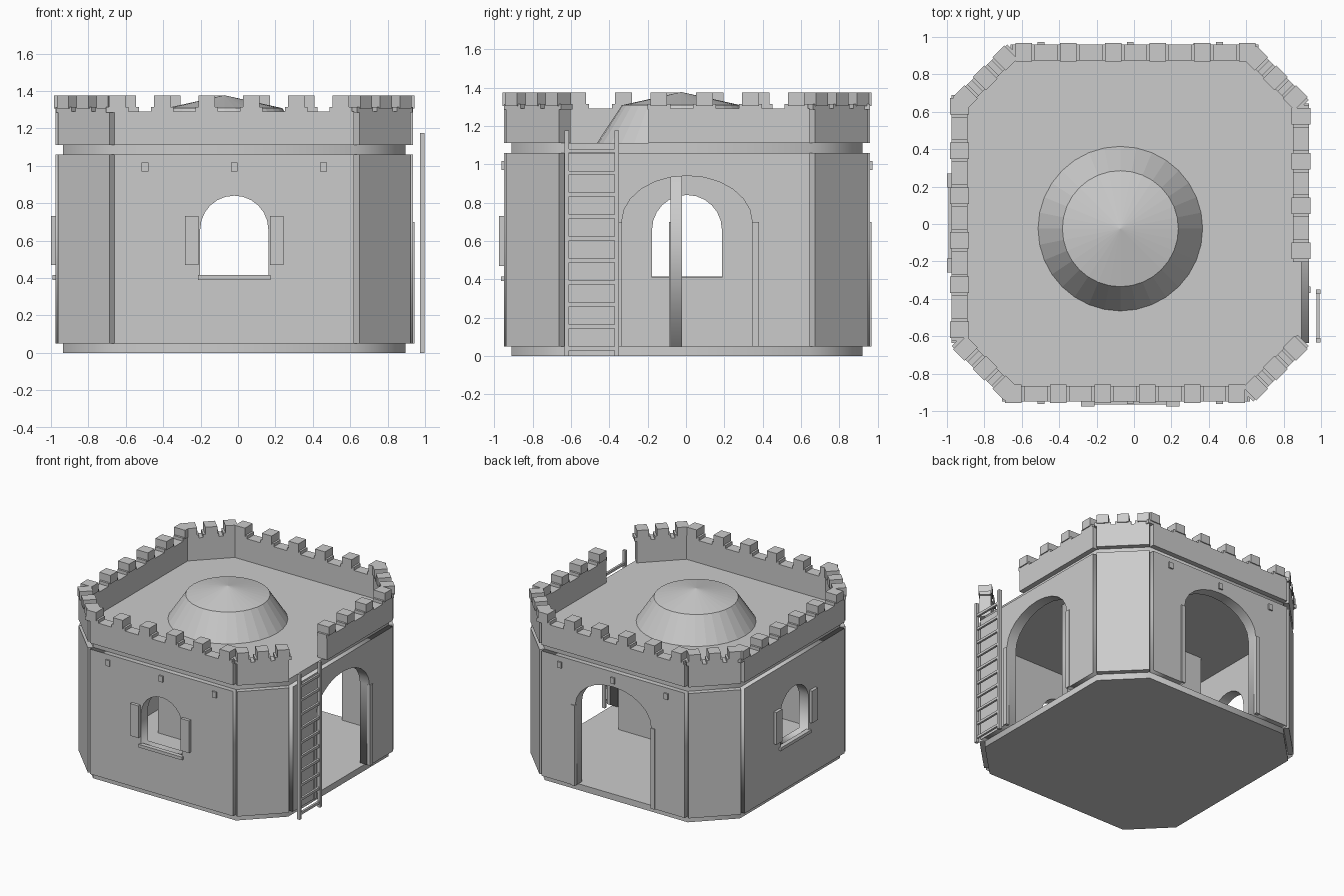
import bpy, bmesh, math
from mathutils import Matrix, Vector

if "Cube" in bpy.data.objects:
    bpy.data.objects.remove(bpy.data.objects["Cube"])

CX, CY = -0.02, 0.005          # centre of the octagonal tower
HALF, FLAT = 0.915, 0.64       # octagon half width, half length of a long side
CORNER = (HALF - FLAT) / math.sqrt(2)
IN, OUT = -0.045, 0.04         # wall faces measured from the octagon edge

stone = bpy.data.materials.new("grey stone")
stone.diffuse_color = (0.6, 0.6, 0.6, 1)
stone.use_nodes = True
stone.node_tree.nodes["Principled BSDF"].inputs["Base Color"].default_value = stone.diffuse_color


def add_object(name, mesh, matrix=Matrix()):
    mesh.materials.clear()
    mesh.materials.append(stone)
    obj = bpy.data.objects.new(name, mesh)
    obj.matrix_world = matrix
    bpy.context.collection.objects.link(obj)
    return obj


def boxes(name, limits, matrix=Matrix()):
    """One mesh of boxes given as (x0, x1, y0, y1, z0, z1)."""
    bm = bmesh.new()
    for x0, x1, y0, y1, z0, z1 in limits:
        m = Matrix.Translation(((x0 + x1) / 2, (y0 + y1) / 2, (z0 + z1) / 2))
        m = m @ Matrix.Diagonal((x1 - x0, y1 - y0, z1 - z0, 1))
        bmesh.ops.create_cube(bm, size=1, matrix=m)
    mesh = bpy.data.meshes.new(name)
    bm.to_mesh(mesh)
    bm.free()
    return add_object(name, mesh, matrix)


def plate(name, loops, z0, z1, matrix):
    """Flat outlines (inner loops become holes) thickened from z0 to z1."""
    curve = bpy.data.curves.new(name, 'CURVE')
    curve.dimensions, curve.fill_mode = '2D', 'BOTH'
    curve.extrude = (z1 - z0) / 2
    for loop in loops:
        s = curve.splines.new('POLY')
        s.points.add(len(loop) - 1)
        for p, (x, y) in zip(s.points, loop):
            p.co = (x, y, 0, 1)
        s.use_cyclic_u = True
    tmp = bpy.data.objects.new(name + " outline", curve)
    bpy.context.collection.objects.link(tmp)
    bpy.context.view_layer.update()
    dg = bpy.context.evaluated_depsgraph_get()
    mesh = bpy.data.meshes.new_from_object(tmp.evaluated_get(dg))
    bpy.data.objects.remove(tmp)
    mesh.transform(Matrix.Translation((0, 0, (z0 + z1) / 2)))
    return add_object(name, mesh, matrix)


def frame(angle, dist):
    """Side frame: x along the wall, y up, z outward."""
    n = Vector((math.cos(angle), math.sin(angle), 0))
    t = Vector((-n.y, n.x, 0))
    m = Matrix((t, Vector((0, 0, 1)), n)).transposed().to_4x4()
    m.translation = Vector((CX, CY, 0)) + n * dist
    return m


def arch(half, bottom, spring, top, steps=12):
    pts = [(-half, bottom), (half, bottom)]
    for i in range(steps + 1):
        a = math.pi * i / steps
        pts.append((half * math.cos(a), spring + (top - spring) * math.sin(a)))
    return pts


def rect(x0, x1, y0, y1):
    return [(x0, y0), (x1, y0), (x1, y1), (x0, y1)]


def door_wall(name, z0, z1, m):
    a = arch(0.34, 0.05, 0.70, 0.94)
    outline = [(-FLAT, 0.05), a[0]] + a[:1:-1] + [a[1], (FLAT, 0.05), (FLAT, 1.06), (-FLAT, 1.06)]
    plate(name, [outline], z0, z1, m)
    boxes(name + "_jambs", [(s - 0.018, s + 0.018, 0.05, 0.70, z1 - 0.02, z1 + 0.008)
                            for s in (-0.357, 0.357)], m)


def window_wall(name, m):
    plate(name, [rect(-FLAT, FLAT, 0.05, 1.06), arch(0.182, 0.41, 0.66, 0.84)], IN, OUT, m)
    boxes(name + "_sill", [(-0.195, 0.195, 0.39, 0.415, OUT - 0.02, OUT + 0.016)], m)
    boxes(name + "_shutters", [(s - 0.037, s + 0.037, 0.47, 0.73, OUT - 0.005, OUT + 0.025)
                               for s in (-0.227, 0.227)], m)


def parapet(name, s0, s1, centres, m):
    parts = [(s0, s1, 1.11, 1.29, IN, OUT)]
    for c in centres:
        parts.append((c - 0.06, c + 0.06, 1.285, 1.315, IN, OUT))
        parts.append((c - 0.044, c + 0.044, 1.305, 1.375, IN - 0.007, OUT + 0.008))
    boxes(name, parts, m)


# Floor and roof slabs
octagon = []
for q in range(4):
    c, s = round(math.cos(q * math.pi / 2)), round(math.sin(q * math.pi / 2))
    for x, y in ((HALF, -FLAT), (HALF, FLAT)):
        octagon.append((c * x - s * y, s * x + c * y))
centre = Matrix.Translation((CX, CY, 0))
plate("floor_slab", [octagon], 0, 0.05, centre)
plate("roof_slab", [octagon], 1.06, 1.11, centre)

# Long sides: doors at right and back, windows at left and front
for q, side in enumerate(("right", "back", "left", "front")):
    m = frame(q * math.pi / 2, HALF)
    (door_wall(side + "_wall", IN, OUT, m) if q < 2 else window_wall(side + "_wall", m))
    start = -0.2 if side == "right" else -FLAT      # opening above the ladder
    spots = [-0.625 + 0.239 * k for k in range(6)]
    parapet(side + "_parapet", start, FLAT, [p for p in spots if p > start - 0.05], m)
    if side in ("front", "back"):
        boxes(side + "_beam_ends", [(s - 0.018, s + 0.018, 0.97, 1.018, OUT - 0.01, OUT + 0.012)
                                    for s in (-0.477, 0, 0.477)], m)

# Chamfered corners
for q in range(4):
    m = frame(math.radians(45 + 90 * q), (HALF + FLAT) / math.sqrt(2))
    boxes("corner_wall", [(-CORNER, CORNER, 0.05, 1.06, IN, OUT)], m)
    parapet("corner_parapet", -CORNER, CORNER, (-0.15, 0.0, 0.15), m)

# Inner dividing wall with an arched opening
door_wall("inner_wall", -0.03, 0.03, frame(-math.pi / 2, 0.055))

# Roof dome: sloped drum and shallow cone
bm = bmesh.new()
for r1, r2, z0, z1 in ((0.44, 0.31, 1.11, 1.308), (0.31, 0, 1.308, 1.377)):
    bmesh.ops.create_cone(bm, cap_ends=False, segments=32, radius1=r1, radius2=r2, depth=z1 - z0,
                          matrix=Matrix.Translation((-0.073, -0.025, (z0 + z1) / 2)))
bmesh.ops.remove_doubles(bm, verts=bm.verts, dist=0.0005)
dome = bpy.data.meshes.new("roof_dome")
bm.to_mesh(dome)
bm.free()
add_object("roof_dome", dome)

# Ladder
boxes("ladder_stiles", [(0.972, 0.997, y - 0.012, y + 0.012, 0, 1.175) for y in (-0.622, -0.362)])
boxes("ladder_rungs", [(0.976, 0.993, -0.615, -0.37, z - 0.01, z + 0.01)
                       for z in (0.04 + 0.1145 * k for k in range(10))])
